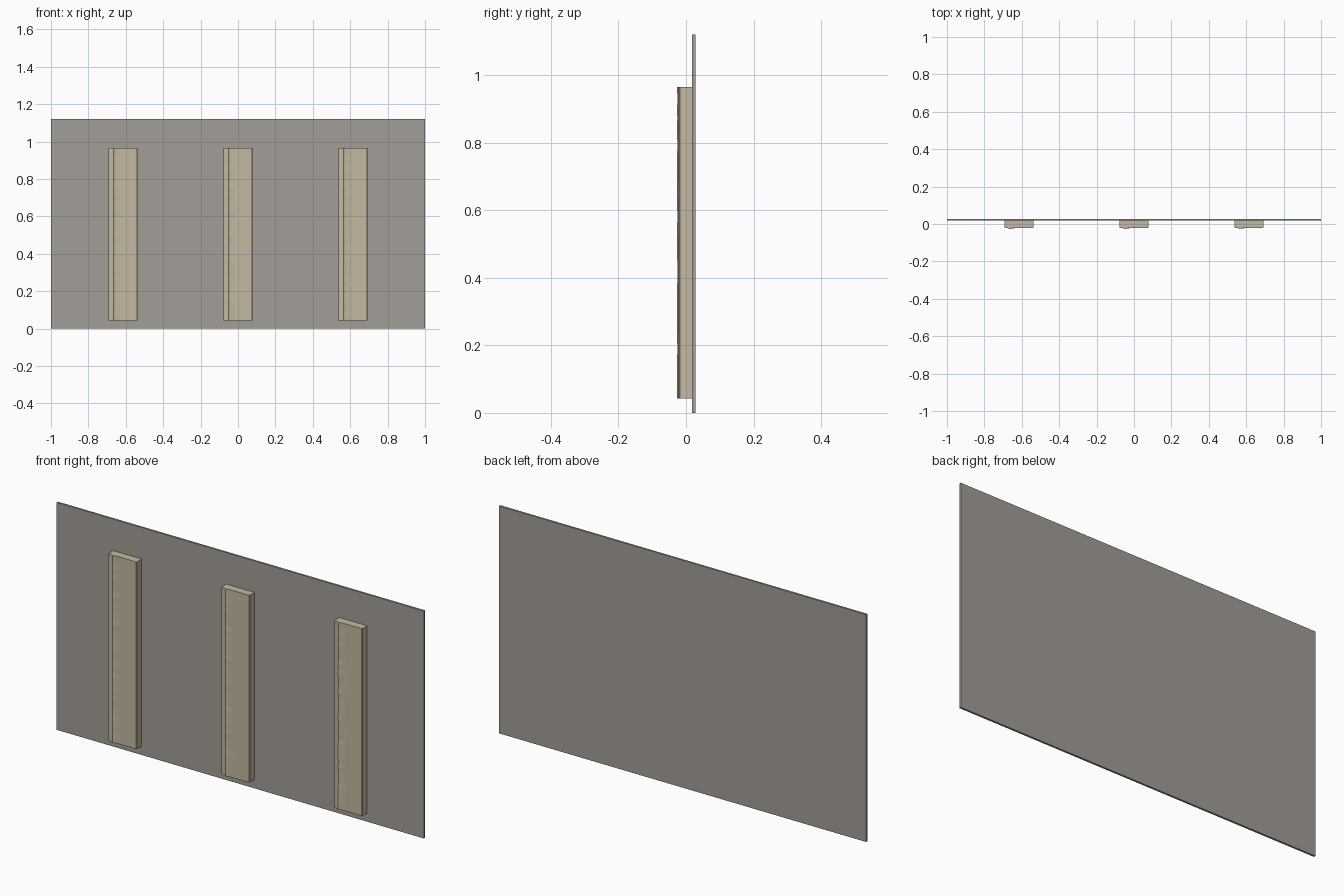
import bpy, bmesh, math, random

if "Cube" in bpy.data.objects:
    bpy.data.objects.remove(bpy.data.objects["Cube"])
random.seed(4)


def material(name, rgb):
    m = bpy.data.materials.new(name)
    m.diffuse_color = (*rgb, 1)
    m.use_nodes = True
    m.node_tree.nodes["Principled BSDF"].inputs["Base Color"].default_value = m.diffuse_color
    return m


panel_grey = material("panel grey", (0.36, 0.34, 0.31))
pale_wood = material("pale wood", (0.55, 0.48, 0.355))


def add_object(name, bm, mat):
    bmesh.ops.recalc_face_normals(bm, faces=bm.faces)
    me = bpy.data.meshes.new(name)
    bm.to_mesh(me)
    bm.free()
    me.materials.append(mat)
    ob = bpy.data.objects.new(name, me)
    bpy.context.collection.objects.link(ob)
    return ob


# Thin backing panel
bm = bmesh.new()
bmesh.ops.create_cube(bm, size=1)
for v in bm.verts:
    v.co.x *= 2
    v.co.y = 0.0225 + v.co.y * 0.010
    v.co.z = 0.56 + v.co.z * 1.12
add_object("backing_panel", bm, panel_grey)

# Plank section: x offset and front y, with a soft ridge left of centre
SECTION = [(-0.077, 0.0175), (-0.077, -0.018), (-0.073, -0.021),
           (-0.060, -0.022), (-0.050, -0.0265), (-0.040, -0.023),
           (-0.015, -0.0215), (0.025, -0.0215), (0.066, -0.022),
           (0.074, -0.021), (0.077, -0.018), (0.077, 0.0175)]
ROWS, Z0, Z1 = 40, 0.043, 0.965

# Slightly uneven worn front, the same on every plank
wear = [random.uniform(-0.001, 0.001) for _ in range(ROWS + 1)]


def plank(name, cx):
    bm = bmesh.new()
    rings = []
    for i in range(ROWS + 1):
        z = Z0 + (Z1 - Z0) * i / ROWS
        rings.append([bm.verts.new((cx + x, y + (wear[i] if y < -0.022 else 0), z))
                      for x, y in SECTION])
    n = len(SECTION)
    for a, b in zip(rings, rings[1:]):
        for j in range(n):
            k = (j + 1) % n
            bm.faces.new((a[j], a[k], b[k], b[j]))
    bm.faces.new(rings[0])
    bm.faces.new(rings[-1])
    return add_object(name, bm, pale_wood)


for label, cx in (("left", -0.615), ("middle", 0), ("right", 0.615)):
    plank(label + "_plank", cx)
